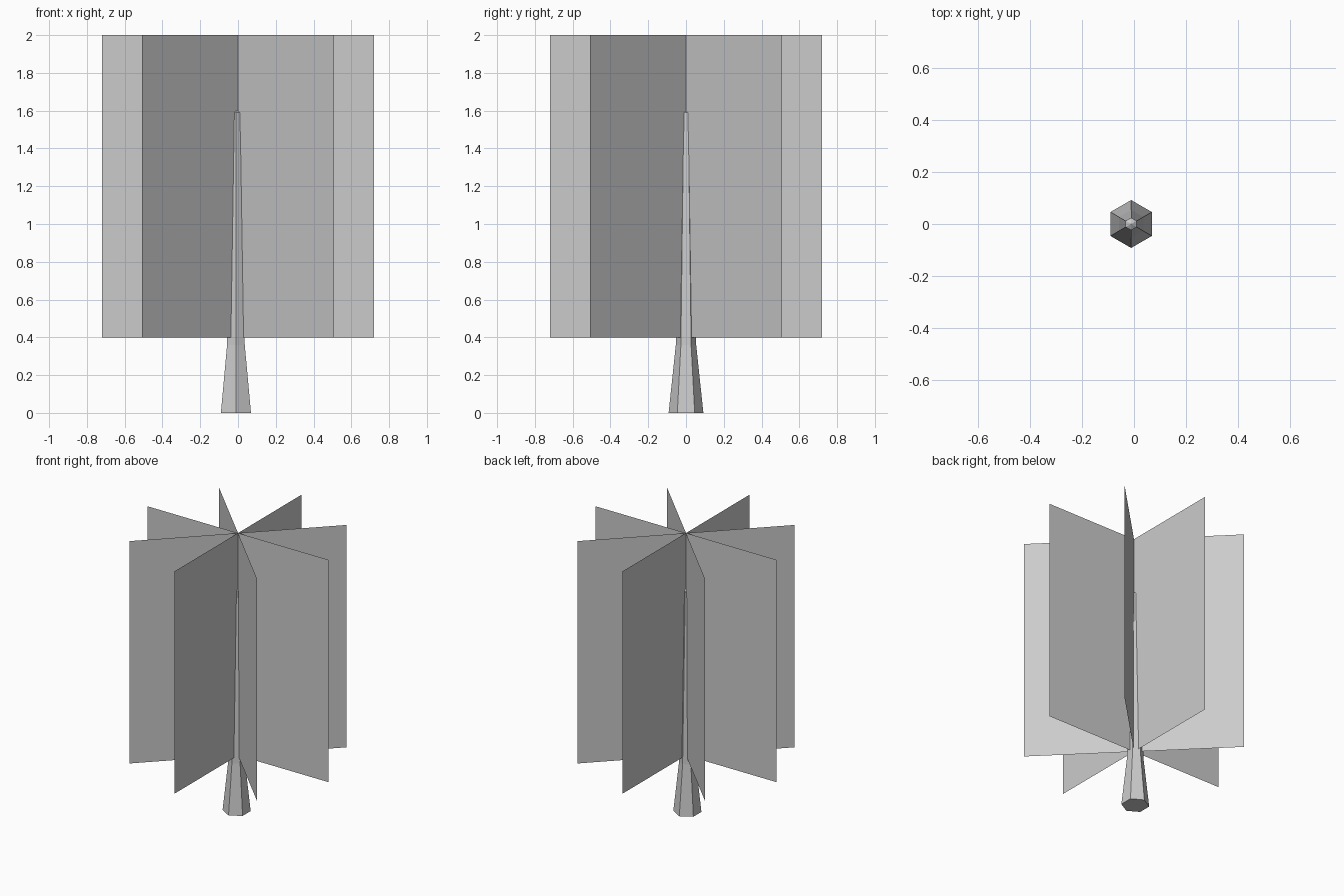
import bpy
import bmesh
from math import cos, sin, pi

if "Cube" in bpy.data.objects:
    bpy.data.objects.remove(bpy.data.objects["Cube"])


def add_object(name, bm):
    mesh = bpy.data.meshes.new(name)
    bm.to_mesh(mesh)
    bm.free()
    obj = bpy.data.objects.new(name, mesh)
    bpy.context.collection.objects.link(obj)
    return obj


# Trunk: six-sided, flared at the base, tapering to a blunt tip
SIDES = 6
CENTRE_X = -0.011
bm = bmesh.new()
rings = []
for z, r in [(0, 0.092), (0.36, 0.054), (1.59, 0.024)]:
    rings.append([bm.verts.new((CENTRE_X + r * cos(pi / 6 + i * pi / 3),
                                r * sin(pi / 6 + i * pi / 3), z))
                  for i in range(SIDES)])
tip = bm.verts.new((CENTRE_X, 0, 1.605))
bm.faces.new(rings[0][::-1])
for i in range(SIDES):
    j = (i + 1) % SIDES
    for low, high in zip(rings, rings[1:]):
        bm.faces.new((low[i], low[j], high[j], high[i]))
    bm.faces.new((rings[-1][i], rings[-1][j], tip))
add_object("trunk", bm)

# Foliage: four flat upright cards crossing on the central axis
RADIUS, BOTTOM, TOP = 0.72, 0.4, 2.0
for k in range(4):
    c, s = RADIUS * cos(k * pi / 4), RADIUS * sin(k * pi / 4)
    bm = bmesh.new()
    bm.faces.new([bm.verts.new(p) for p in
                  [(-c, -s, BOTTOM), (c, s, BOTTOM), (c, s, TOP), (-c, -s, TOP)]])
    add_object(f"foliage_card_{k + 1}", bm)
